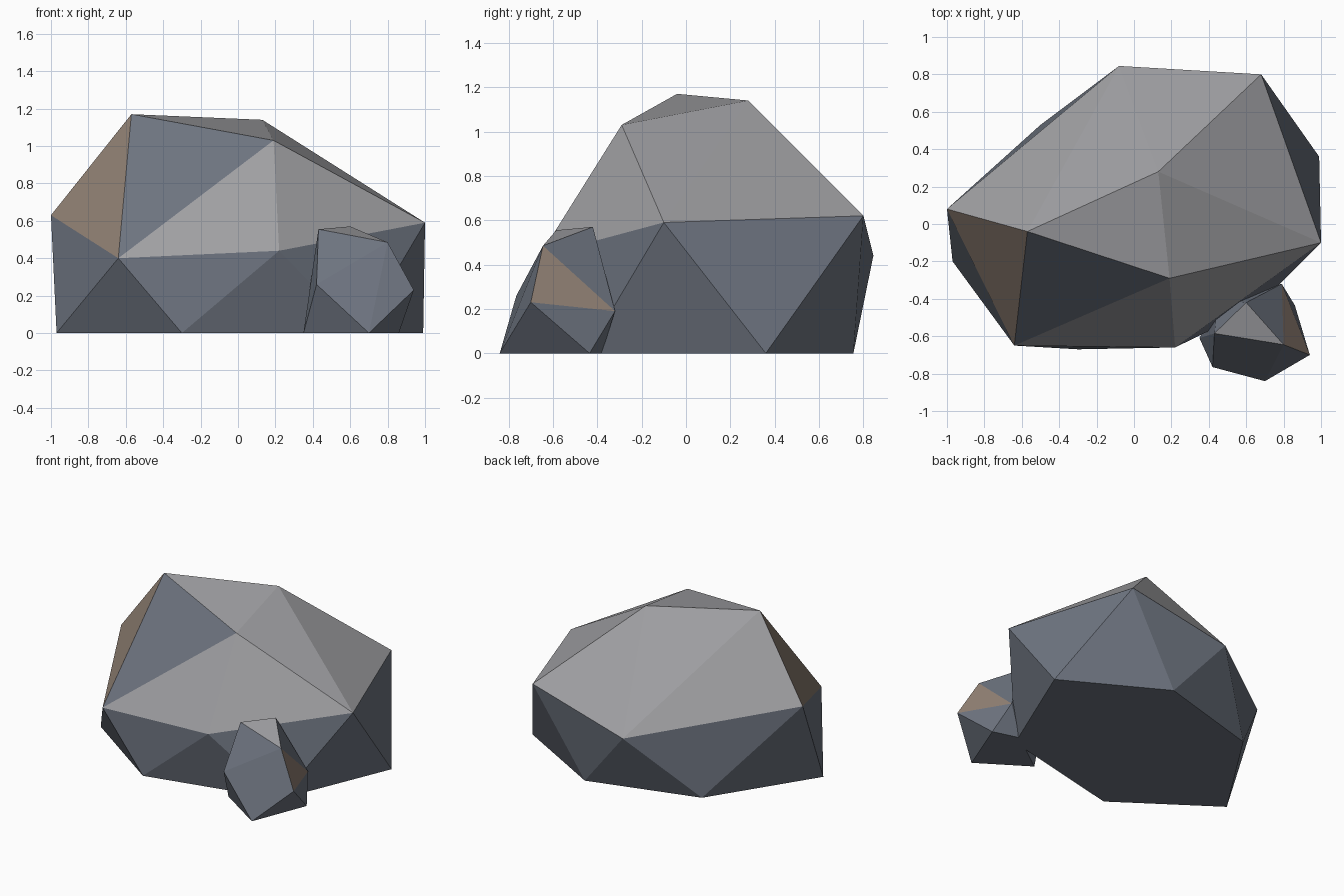
import bpy
import bmesh
from mathutils import Vector

cube = bpy.data.objects.get("Cube")
if cube:
    bpy.data.objects.remove(cube, do_unlink=True)


def make_material(name, colour):
    mat = bpy.data.materials.new(name)
    mat.use_nodes = True
    mat.diffuse_color = (*colour, 1)
    mat.node_tree.nodes["Principled BSDF"].inputs["Base Color"].default_value = (*colour, 1)
    return mat


SIDE, TOP, TAN = range(3)
palette = [
    make_material("slate_grey", (0.155, 0.175, 0.215)),
    make_material("light_grey", (0.35, 0.35, 0.365)),
    make_material("warm_brown", (0.29, 0.225, 0.18)),
]


def make_rock(name, corners, top_height, accents):
    """Faceted boulder wrapped around its corners; faces wholly above
    top_height are light, and the facet nearest each accent point is recoloured."""
    bm = bmesh.new()
    for corner in corners:
        bm.verts.new(corner)
    hull = bmesh.ops.convex_hull(bm, input=bm.verts)
    spare = [v for v in hull["geom_interior"] if isinstance(v, bmesh.types.BMVert)]
    bmesh.ops.delete(bm, geom=spare, context="VERTS")
    bmesh.ops.recalc_face_normals(bm, faces=bm.faces)

    for face in bm.faces:
        lowest = min(v.co.z for v in face.verts)
        face.material_index = TOP if lowest > top_height else SIDE
    for point, index in accents:
        nearest = min(bm.faces, key=lambda f: (f.calc_center_median() - Vector(point)).length)
        nearest.material_index = index

    mesh = bpy.data.meshes.new(name)
    bm.to_mesh(mesh)
    bm.free()
    for mat in palette:
        mesh.materials.append(mat)
    obj = bpy.data.objects.new(name, mesh)
    bpy.context.collection.objects.link(obj)
    return obj


# Large boulder: crown, shoulder ring, footprint
crown = [(-0.57, -0.04, 1.17), (0.13, 0.28, 1.14), (0.19, -0.29, 1.03)]
shoulder = [(-0.64, -0.65, 0.40), (0.22, -0.66, 0.44), (1.0, -0.10, 0.59),
            (0.68, 0.80, 0.62), (-0.08, 0.845, 0.44), (-1.0, 0.08, 0.63)]
footprint = [(0.99, 0.36, 0), (0.29, 0.755, 0), (-0.50, 0.53, 0),
             (-0.97, -0.20, 0), (-0.30, -0.67, 0), (0.65, -0.45, 0)]
make_rock("large_boulder", crown + shoulder + footprint, 0.35,
          [((-0.74, -0.20, 0.73), TAN), ((-0.34, -0.33, 0.87), SIDE)])

# Small rock leaning against the front left of the boulder
crown = [(0.43, -0.585, 0.555), (0.80, -0.645, 0.485), (0.60, -0.42, 0.57)]
shoulder = [(0.42, -0.765, 0.26), (0.94, -0.70, 0.23),
            (0.79, -0.32, 0.19), (0.45, -0.40, 0.25)]
footprint = [(0.70, -0.84, 0), (0.86, -0.435, 0), (0.67, -0.38, 0), (0.35, -0.61, 0)]
make_rock("small_rock", crown + shoulder + footprint, 0.45,
          [((0.84, -0.555, 0.30), TAN)])
